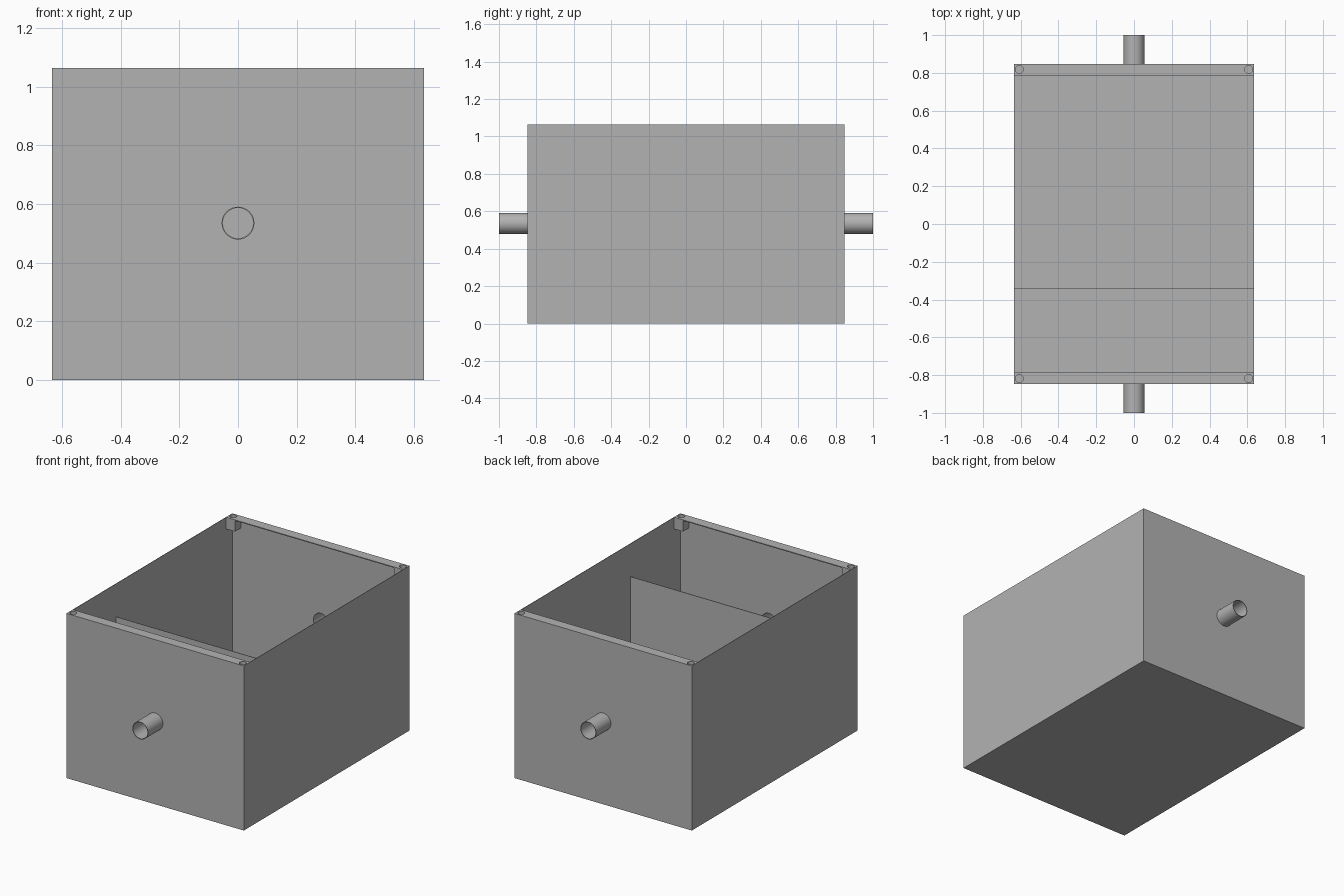
import bpy
import bmesh
from math import radians
from mathutils import Matrix, Vector

cube = bpy.data.objects.get("Cube")
if cube:
    bpy.data.objects.remove(cube, do_unlink=True)

W, D, H = 1.27, 1.695, 1.065      # tank outer size
T = 0.004                         # sheet thickness
RIM = 0.065                       # rim and corner block width
PIPE_R, PIPE_Z = 0.056, 0.535

grey = bpy.data.materials.new("plain grey")
grey.use_nodes = True
grey.diffuse_color = (0.45, 0.45, 0.45, 1)
grey.node_tree.nodes["Principled BSDF"].inputs["Base Color"].default_value = grey.diffuse_color


def finish(name, bm):
    mesh = bpy.data.meshes.new(name)
    bm.to_mesh(mesh)
    bm.free()
    mesh.materials.append(grey)
    obj = bpy.data.objects.new(name, mesh)
    bpy.context.collection.objects.link(obj)
    return obj


def box(name, center, size, open_top=False):
    bm = bmesh.new()
    bmesh.ops.create_cube(bm, size=1)
    bmesh.ops.scale(bm, vec=size, verts=bm.verts)
    bmesh.ops.translate(bm, vec=center, verts=bm.verts)
    if open_top:
        lid = [f for f in bm.faces if f.normal.z > 0.9]
        bmesh.ops.delete(bm, geom=lid, context='FACES_ONLY')
    return finish(name, bm)


def cylinder(name, center, radius, length, axis='Z', caps=True, sides=32):
    bm = bmesh.new()
    turn = Matrix.Rotation(radians(90), 4, 'X') if axis == 'Y' else Matrix()
    bmesh.ops.create_cone(bm, cap_ends=caps, segments=sides, radius1=radius,
                          radius2=radius, depth=length,
                          matrix=Matrix.Translation(Vector(center)) @ turn)
    return finish(name, bm)


def apply(obj, mod):
    bpy.ops.object.select_all(action='DESELECT')
    obj.select_set(True)
    bpy.context.view_layer.objects.active = obj
    bpy.ops.object.modifier_apply(modifier=mod.name)


def thicken(obj):
    mod = obj.modifiers.new("sheet", 'SOLIDIFY')
    mod.thickness = T
    mod.offset = -1
    apply(obj, mod)


def cut(obj, cutter):
    mod = obj.modifiers.new("hole", 'BOOLEAN')
    mod.operation = 'DIFFERENCE'
    mod.solver = 'EXACT'
    mod.object = cutter
    apply(obj, mod)


# Open-topped tank
tank = box("tank_shell", (0, 0, H / 2), (W, D, H), open_top=True)
thicken(tank)

# Low partition inside
box("divider", (0, -0.34, 0.427), (W - T, T, 0.846))

for end, sy in (("front", -1), ("back", 1)):
    # Pipe stub and its opening through the wall
    bore = cylinder("bore_cutter", (0, sy * D / 2, PIPE_Z), PIPE_R - T, 0.1, 'Y')
    cut(tank, bore)
    bpy.data.objects.remove(bore, do_unlink=True)
    inner = D / 2 - T
    pipe = cylinder(end + "_pipe", (0, sy * (1 + inner) / 2, PIPE_Z),
                    PIPE_R, 1 - inner, 'Y', caps=False)
    thicken(pipe)
    bpy.ops.object.shade_smooth_by_angle(angle=radians(35))

    # Flat rim strip with a screw block below each corner
    y = sy * (D - RIM) / 2
    rim = box(end + "_rim", (0, y, H - 0.003), (W, RIM, 0.006))
    for side, sx in (("left", 1), ("right", -1)):
        x = sx * (W - RIM) / 2
        block = box(end + "_" + side + "_screw_block", (x, y, H - 0.041),
                    (RIM, RIM, 0.07))
        hole = cylinder("screw_cutter", (sx * 0.607, sy * 0.818, H),
                        0.021, 0.12, sides=24)
        cut(rim, hole)
        cut(block, hole)
        bpy.data.objects.remove(hole, do_unlink=True)
